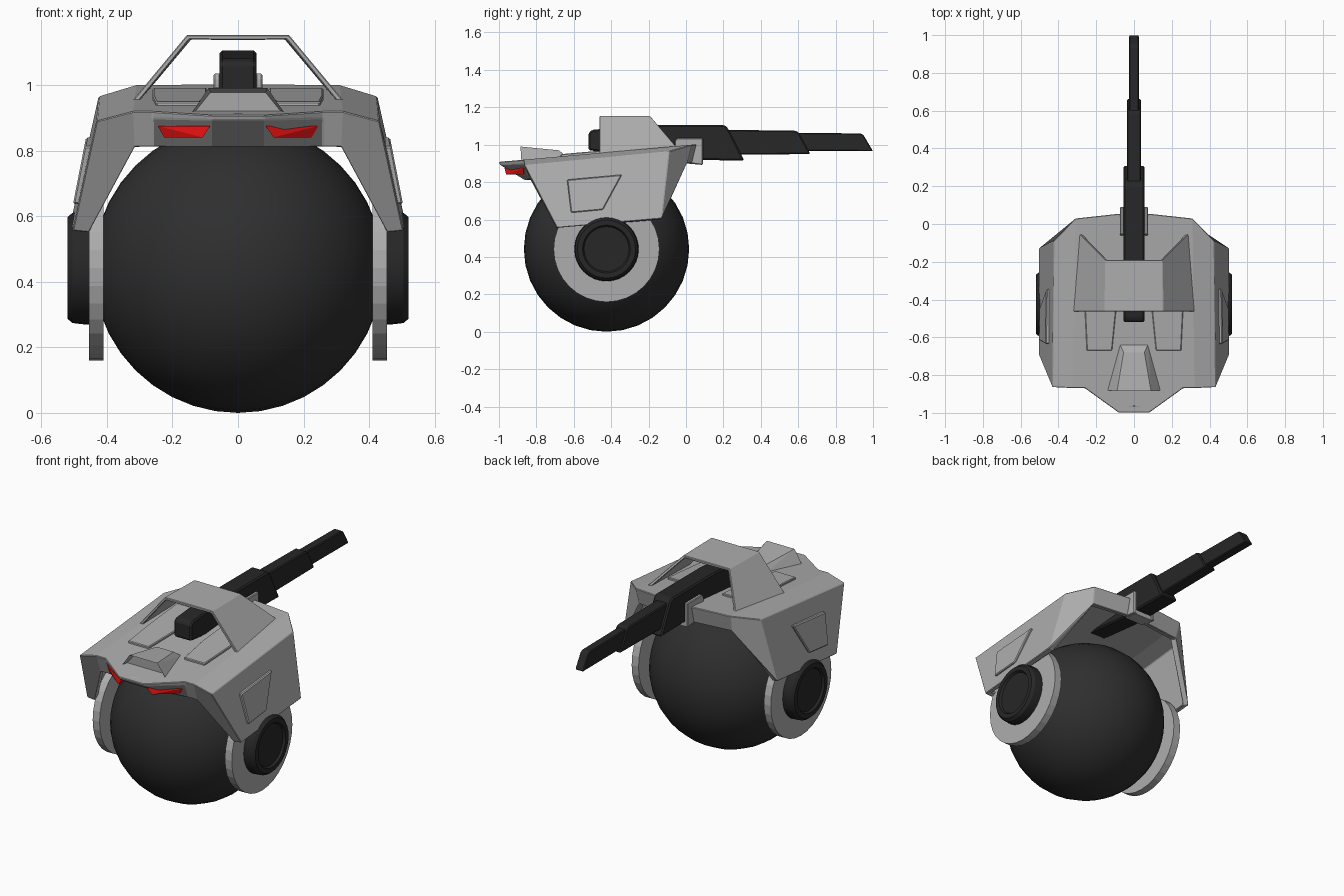
import bpy, bmesh, math
from mathutils import Vector

cube = bpy.data.objects.get("Cube")
if cube:
    bpy.data.objects.remove(cube, do_unlink=True)


def material(name, rgb):
    m = bpy.data.materials.new(name)
    m.use_nodes = True
    colour = (*rgb, 1)
    m.diffuse_color = colour
    m.node_tree.nodes["Principled BSDF"].inputs["Base Color"].default_value = colour
    return m


GREY = material("armour_grey", (.42, .42, .42))
TYRE = material("ball_black", (.028, .028, .028))
BLACK = material("gunmetal_black", (.02, .02, .02))
RED = material("lamp_red", (.8, .006, .006))
CY, CZ = -.425, .442          # ball centre


def finish(name, bm, mat, bevel=0, smooth=None, thickness=0):
    me = bpy.data.meshes.new(name)
    bm.to_mesh(me)
    bm.free()
    me.materials.append(mat)
    if smooth:
        me.shade_smooth()
        me.set_sharp_from_angle(angle=math.radians(smooth))
    ob = bpy.data.objects.new(name, me)
    bpy.context.scene.collection.objects.link(ob)
    if thickness:
        mod = ob.modifiers.new("Thickness", "SOLIDIFY")
        mod.thickness, mod.offset = thickness, -1
    if bevel:
        mod = ob.modifiers.new("Bevel", "BEVEL")
        mod.width, mod.segments = bevel, 1
        mod.limit_method, mod.angle_limit = "ANGLE", math.radians(25)
    return ob


def flip(p):
    return (-p[0], p[1], p[2])


def hull(name, pts, mat, bevel=0):
    """Solid block spanning its corner points."""
    bm = bmesh.new()
    for p in pts:
        bm.verts.new(p)
    bmesh.ops.convex_hull(bm, input=bm.verts)
    bmesh.ops.dissolve_limit(bm, angle_limit=.03, verts=bm.verts, edges=bm.edges)
    bmesh.ops.recalc_face_normals(bm, faces=bm.faces)
    return finish(name, bm, mat, bevel)


def pair(name, pts, mat, bevel=0):
    hull("left_" + name, pts, mat, bevel)
    hull("right_" + name, [flip(p) for p in pts], mat, bevel)


def side_profile(half, yz):
    return [(s * half, y, z) for s in (-1, 1) for y, z in yz]


def sheet(name, faces, mat, thickness, bevel):
    """Mirrored plating from half-side faces, thickened inwards."""
    bm = bmesh.new()
    for f in faces:
        bm.faces.new([bm.verts.new(p) for p in f])
        bm.faces.new([bm.verts.new(flip(p)) for p in reversed(f)])
    bmesh.ops.remove_doubles(bm, verts=bm.verts, dist=.0005)
    bmesh.ops.recalc_face_normals(bm, faces=bm.faces)
    top = max(bm.faces, key=lambda f: f.normal.z ** 2 * f.calc_area())
    if top.normal.z < 0:
        bmesh.ops.reverse_faces(bm, faces=bm.faces)
    return finish(name, bm, mat, bevel, thickness=thickness)


def lathe(name, profile, mat, smooth=None, seg=32):
    """Round part about the axle, on both sides; profile is (x, radius)."""
    for side, sx in (("left_", 1), ("right_", -1)):
        bm = bmesh.new()
        rings = []
        for x, r in profile:
            rings.append([bm.verts.new((sx * x, CY + r * math.cos(a), CZ + r * math.sin(a)))
                          for a in (2 * math.pi * i / seg for i in range(seg))])
        for a, b in zip(rings, rings[1:]):
            for i in range(seg):
                j = (i + 1) % seg
                bm.faces.new((a[i], a[j], b[j], b[i]))
        bm.faces.new(rings[0])
        bm.faces.new(rings[-1])
        bmesh.ops.recalc_face_normals(bm, faces=bm.faces)
        finish(side + name, bm, mat, smooth=smooth)


# Ball wheel, with its poles on the axle
bm = bmesh.new()
bmesh.ops.create_uvsphere(bm, u_segments=32, v_segments=20, radius=.442)
for v in bm.verts:
    v.co = Vector((v.co.z, v.co.x + CY, v.co.y + CZ))
bmesh.ops.recalc_face_normals(bm, faces=bm.faces)
finish("ball_wheel", bm, TYRE, smooth=60)

# Side discs and hubs
lathe("wheel_disc", [(.41, .283), (.455, .283)], GREY)
lathe("wheel_hub", [(.44, .172), (.47, .172), (.505, .168), (.52, .155),
                    (.52, .128), (.507, .12), (.507, .02)], BLACK, smooth=30)


# Armour shell: the top is one sloping plane
def deck(y):
    return .997 + .089 * y


def on_deck(x, y, h=0):
    return (x, y, deck(y) + h)


nose_c, nose = on_deck(0, -1), on_deck(.08, -1)
brow, cheek = on_deck(.26, -.87), on_deck(.32, -.87)
corner, rear_corner = (.432, -.865, .89), (.425, -.09, .965)
rear, tail, tail_c = on_deck(.31, .03), on_deck(.08, .055), on_deck(0, .055)
lip_c, lip, lip_brow = (0, -.995, .893), (.08, -.995, .893), (.26, -.865, .898)
under_c, under = (0, -.86, .81), (.08, -.86, .81)
under_brow, under_cheek = (.26, -.83, .81), (.315, -.83, .81)
foot_in, foot, foot_rear = (.455, -.69, .55), (.505, -.69, .555), (.505, -.13, .605)
skirt, skirt_tail, skirt_c = (.30, .005, .90), (.08, .03, .90), (0, .03, .90)
sheet("armour_shell", [
    (nose_c, nose, brow, cheek, rear, tail, tail_c),
    (cheek, corner, rear_corner, rear),
    (nose_c, lip_c, lip, nose),
    (nose, lip, lip_brow, brow),
    (lip_c, under_c, under, lip),
    (lip, under, under_brow, lip_brow),
    (brow, lip_brow, under_brow, under_cheek, cheek),
    (cheek, under_cheek, foot_in, foot, corner),
    (corner, foot, foot_rear, rear_corner),
    (rear_corner, foot_rear, skirt, rear),
    (rear, skirt, skirt_tail, tail),
    (tail, skirt_tail, skirt_c, tail_c)], GREY, .035, .006)


# Raised plates on the sides and deck
def on_side(y, z, out):
    return (.505 - .195 * (z - .555) + out, y, z)


plate = [(-.636, .813), (-.342, .84), (-.444, .652), (-.615, .636)]
pair("side_plate", [on_side(y, z, d) for y, z in plate for d in (-.01, .014)], GREY, .005)
pair("deck_plate", [on_deck(x, y, h) for x, y in
                    ((.095, -.46), (.116, -.67), (.25, -.67), (.26, -.46), (.26, -.2), (.095, -.2))
                    for h in (-.01, .012)], GREY, .004)

# Nose scoop with a recessed mouth
scoop = hull("nose_scoop", [(s * x, y, z) for s in (-1, 1) for x, y, z in
             ((.145, -.88, .91), (.09, -.885, .99), (.055, -.68, .97), (.075, -.635, .935))], GREY)
bm = bmesh.new()
bm.from_mesh(scoop.data)
mouth = min(bm.faces, key=lambda f: f.normal.y)
bmesh.ops.inset_individual(bm, faces=[mouth], thickness=.014)
bmesh.ops.translate(bm, verts=mouth.verts, vec=(0, .03, 0))
bm.to_mesh(scoop.data)
bm.free()

# Roof hood over the gun, open front and back
hood_f, hood_b = (.155, -.463, 1.153), (.15, -.19, 1.153)
sheet("roof_hood", [
    ((0, *hood_f[1:]), hood_f, hood_b, (0, *hood_b[1:])),
    (hood_f, (.322, -.463, .952), (.29, -.05, .988), hood_b)], GREY, .016, .003)

# Headlamps under the brow
pair("headlamp", [(x, y + d, z) for x, y, z in
                  ((.085, -.97, .875), (.245, -.868, .875), (.225, -.87, .84), (.108, -.962, .84))
                  for d in (0, .06)], RED)

# Gun: receiver and two stepped barrels with raked ends
hull("gun_receiver", side_profile(.056, [(-.52, .97), (-.52, 1.065), (-.5, 1.08), (-.2, 1.105),
     (.205, 1.105), (.222, 1.092), (.312, .915), (-.05, .92)]), BLACK, .008)
hull("gun_barrel", side_profile(.037, [(.15, 1.08), (.585, 1.075), (.602, 1.065), (.665, .95),
     (.15, .945)]), BLACK, .006)
hull("gun_muzzle", side_profile(.027, [(.5, 1.065), (.935, 1.06), (.95, 1.05), (1, .965),
     (.5, .967)]), BLACK, .005)

# Gun cradle at the rear edge
pair("cradle_cheek", [(x, y, z) for x in (.054, .074) for y, z in
     ((-.06, .96), (-.06, 1.02), (-.048, 1.035), (.09, 1.035), (.09, .892), (.02, .90))], GREY, .004)
hull("cradle_base", side_profile(.06, [(.0, .9), (.0, .92), (.085, .92), (.085, .892)]), GREY)
